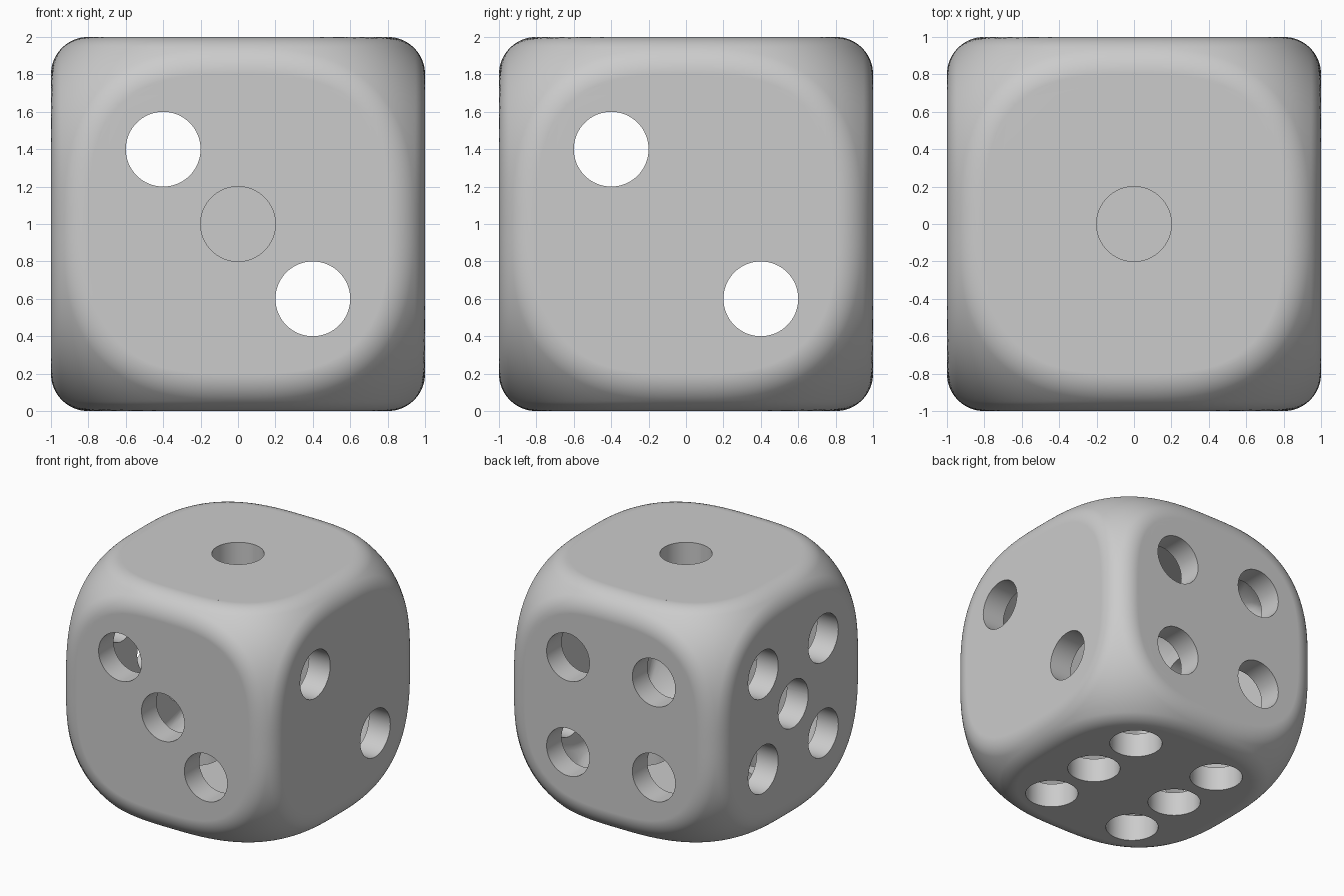
import bpy, bmesh, math
from mathutils import Vector, Matrix

default_cube = bpy.data.objects.get("Cube")
if default_cube:
    bpy.data.objects.remove(default_cube, do_unlink=True)

CENTRE = Vector((0, 0, 1))
PIP_RADIUS = 0.2


def make_object(name, bm):
    bmesh.ops.recalc_face_normals(bm, faces=bm.faces)
    mesh = bpy.data.meshes.new(name)
    bm.to_mesh(mesh)
    bm.free()
    obj = bpy.data.objects.new(name, mesh)
    obj.location = CENTRE
    bpy.context.collection.objects.link(obj)
    return obj


def rounded_point(d, core, radius):
    """Point on a cube whose corners are rounder than its edges."""
    a = [abs(c) for c in d]
    scale = (2 * core ** 3 / sum(c ** 3 for c in a)) ** (1 / 3)
    p = [c * scale for c in a]
    if max(p) > core:
        top = p.index(max(p))
        rest = sum(c ** 3 for i, c in enumerate(a) if i != top)
        scale = core / rest ** (1 / 3) if rest > 1e-12 else 0
        p = [core if i == top else c * scale for i, c in enumerate(a)]
    normal = Vector([c * c for c in a]).normalized()
    p = Vector(p) + normal * radius
    return Vector([math.copysign(c, s) for c, s in zip(p, d)])


def rounded_cube(name, core, radius, cuts):
    bm = bmesh.new()
    bmesh.ops.create_cube(bm, size=2)
    bmesh.ops.subdivide_edges(bm, edges=bm.edges[:], cuts=cuts, use_grid_fill=True)
    for v in bm.verts:
        d = [0.0 if abs(c) < 1e-5 else c for c in v.co]
        v.co = rounded_point(d, core, radius)
    return make_object(name, bm)


# Pip layouts as offsets across each face
G = 0.4
corners = [(a, b) for a in (-G, G) for b in (-G, G)]
diagonal = [(-G, G), (G, -G)]
middle = [(0, 0)]
X, Y, Z = Vector((1, 0, 0)), Vector((0, 1, 0)), Vector((0, 0, 1))
faces = [
    (Z, X, Y, middle),
    (X, Y, Z, diagonal),
    (-Y, X, Z, diagonal + middle),
    (Y, X, Z, corners),
    (-X, Y, Z, corners + middle),
    (-Z, X, Y, [(a, b) for a in (-G, G) for b in (-0.5, 0, 0.5)]),
]

# Hollow body
body = rounded_cube("die_body", 0.8, 0.2, 47)
cavity = rounded_cube("cavity_cutter", 0.7, 0.1, 15)

# Round pip holes, cut through the wall
bm = bmesh.new()
for normal, across, up, spots in faces:
    turn = normal.to_track_quat('Z', 'Y').to_matrix().to_4x4()
    for a, b in spots:
        place = Matrix.Translation(normal * 0.925 + across * a + up * b)
        bmesh.ops.create_cone(bm, cap_ends=True, segments=64, radius1=PIP_RADIUS,
                              radius2=PIP_RADIUS, depth=0.55, matrix=place @ turn)
pips = make_object("pip_cutter", bm)

bpy.ops.object.select_all(action='DESELECT')
bpy.context.view_layer.objects.active = body
body.select_set(True)
for cutter in (cavity, pips):
    cutter.hide_render = True
    mod = body.modifiers.new(cutter.name, 'BOOLEAN')
    mod.operation = 'DIFFERENCE'
    mod.solver = 'EXACT'
    mod.object = cutter
    bpy.ops.object.modifier_apply(modifier=mod.name)
    bpy.data.objects.remove(cutter, do_unlink=True)

# Plain grey finish
grey = bpy.data.materials.new("light_grey")
grey.use_nodes = True
colour = (0.6, 0.6, 0.6, 1)
grey.diffuse_color = colour
grey.node_tree.nodes["Principled BSDF"].inputs["Base Color"].default_value = colour
body.data.materials.clear()
body.data.materials.append(grey)
for poly in body.data.polygons:
    poly.material_index = 0
bpy.ops.object.shade_smooth_by_angle(angle=math.radians(30))
